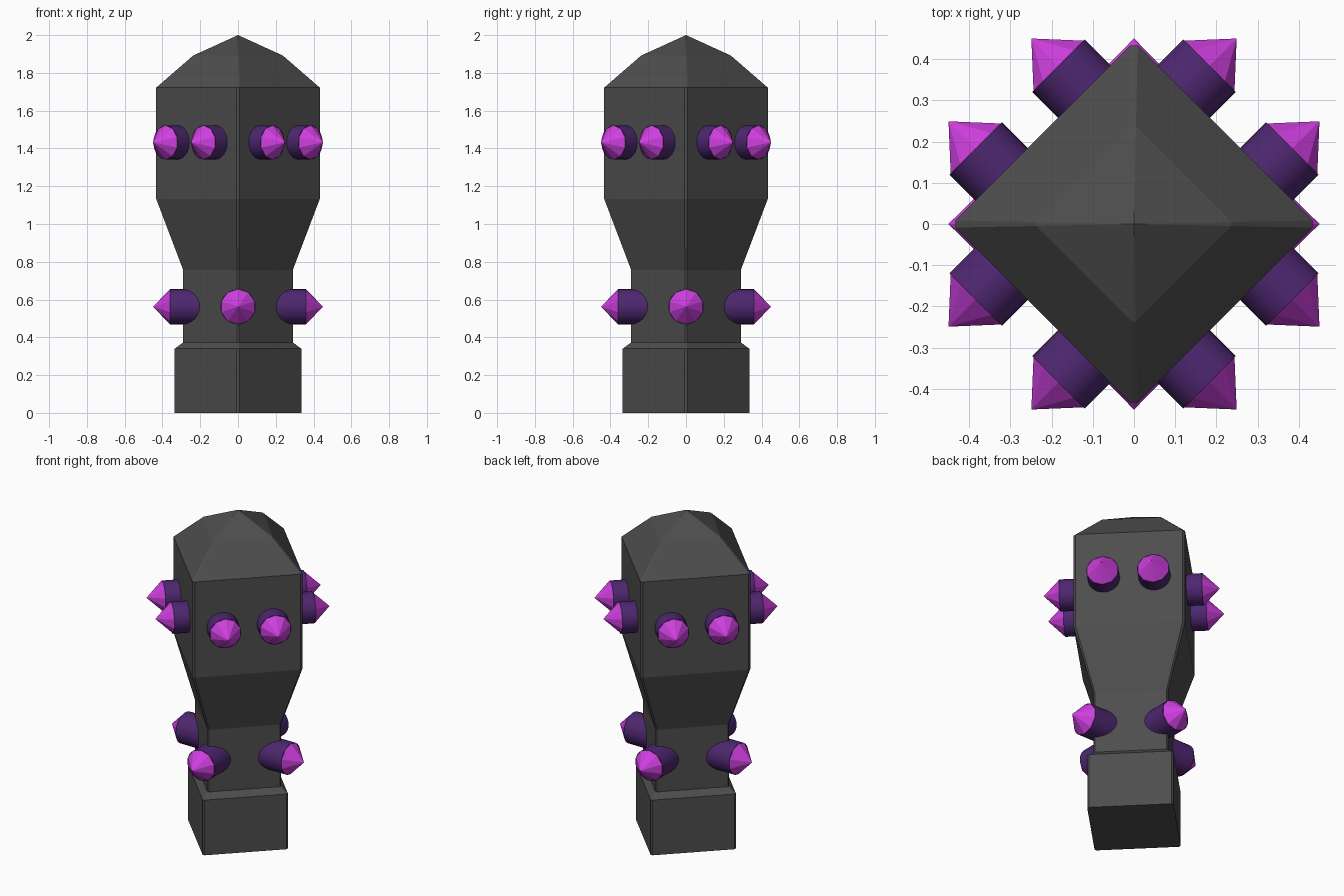
import bpy, bmesh, math
from mathutils import Vector

if "Cube" in bpy.data.objects:
    bpy.data.objects.remove(bpy.data.objects["Cube"])


def material(name, rgb):
    m = bpy.data.materials.new(name)
    m.diffuse_color = (*rgb, 1)
    m.use_nodes = True
    m.node_tree.nodes["Principled BSDF"].inputs["Base Color"].default_value = m.diffuse_color
    return m


STONE = material("dark grey stone", (0.075, 0.075, 0.075))
PURPLE = material("deep purple", (0.075, 0.02, 0.16))
MAGENTA = material("bright magenta", (0.62, 0.05, 0.74))


def finish(bm, name, mat):
    bmesh.ops.recalc_face_normals(bm, faces=bm.faces)
    mesh = bpy.data.meshes.new(name)
    bm.to_mesh(mesh)
    bm.free()
    mesh.materials.append(mat)
    obj = bpy.data.objects.new(name, mesh)
    bpy.context.collection.objects.link(obj)
    return obj


# Pillar body: stacked diamond rings with slightly blunted corners
PROFILE = [(0.335, 0), (0.335, 0.34), (0.29, 0.373), (0.29, 0.756),
           (0.433, 1.133), (0.433, 1.722), (0.237, 1.892)]
bm = bmesh.new()
rings = []
for r, z in PROFILE:
    b = 0.02 * r
    ring = []
    for k in range(4):
        c, s = round(math.cos(k * math.pi / 2)), round(math.sin(k * math.pi / 2))
        for t in (-b, b):
            ring.append(bm.verts.new((r * c - t * s, r * s + t * c, z)))
    rings.append(ring)
for lo, hi in zip(rings, rings[1:]):
    for i in range(8):
        j = (i + 1) % 8
        bm.faces.new((lo[i], lo[j], hi[j], hi[i]))
bm.faces.new(rings[0][::-1])
apex = bm.verts.new((0, 0, 2.0))
for i in range(8):
    bm.faces.new((rings[-1][i], rings[-1][(i + 1) % 8], apex))
finish(bm, "pillar_body", STONE)


def lathe(name, mat, start, end, axis, r1, r2, sides):
    """Cylinder or cone running between two points."""
    bm = bmesh.new()
    length = (end - start).length
    bmesh.ops.create_cone(bm, cap_ends=True, segments=sides, radius1=r1,
                          radius2=r2, depth=length)
    obj = finish(bm, name, mat)
    # local x stays horizontal, local z follows the axis
    side = Vector((0, 0, 1)).cross(axis).normalized()
    rot = obj.matrix_world.to_3x3()
    rot.col[0], rot.col[1], rot.col[2] = side, axis.cross(side), axis
    obj.data.transform(rot.to_4x4())
    obj.location = (start + end) / 2
    return obj


def stud(name, angle, offset, z, inner, outer, tip, r):
    """Round collar with a faceted crystal point."""
    axis = Vector((math.cos(angle), math.sin(angle), 0))
    base = Vector((-axis.y, axis.x, 0)) * offset + Vector((0, 0, z))
    collar = lathe(name + "_collar", PURPLE, base + axis * inner,
                   base + axis * outer, axis, r, r, 32)
    for p in collar.data.polygons:
        p.use_smooth = len(p.vertices) == 4
    collar.data.set_sharp_from_angle(angle=math.radians(40))
    lathe(name + "_point", MAGENTA, base + axis * outer,
          base + axis * tip, axis, r, 0, 10)


for k in range(4):
    # Two studs on each flat upper side
    for side in (-1, 1):
        stud(f"upper_stud_{k}_{side}", math.pi / 4 + k * math.pi / 2,
             side * 0.142, 1.432, 0.25, 0.401, 0.494, 0.09)
    # One stud on each lower corner
    stud(f"lower_stud_{k}", k * math.pi / 2, 0, 0.562, 0.15, 0.36, 0.45, 0.093)
